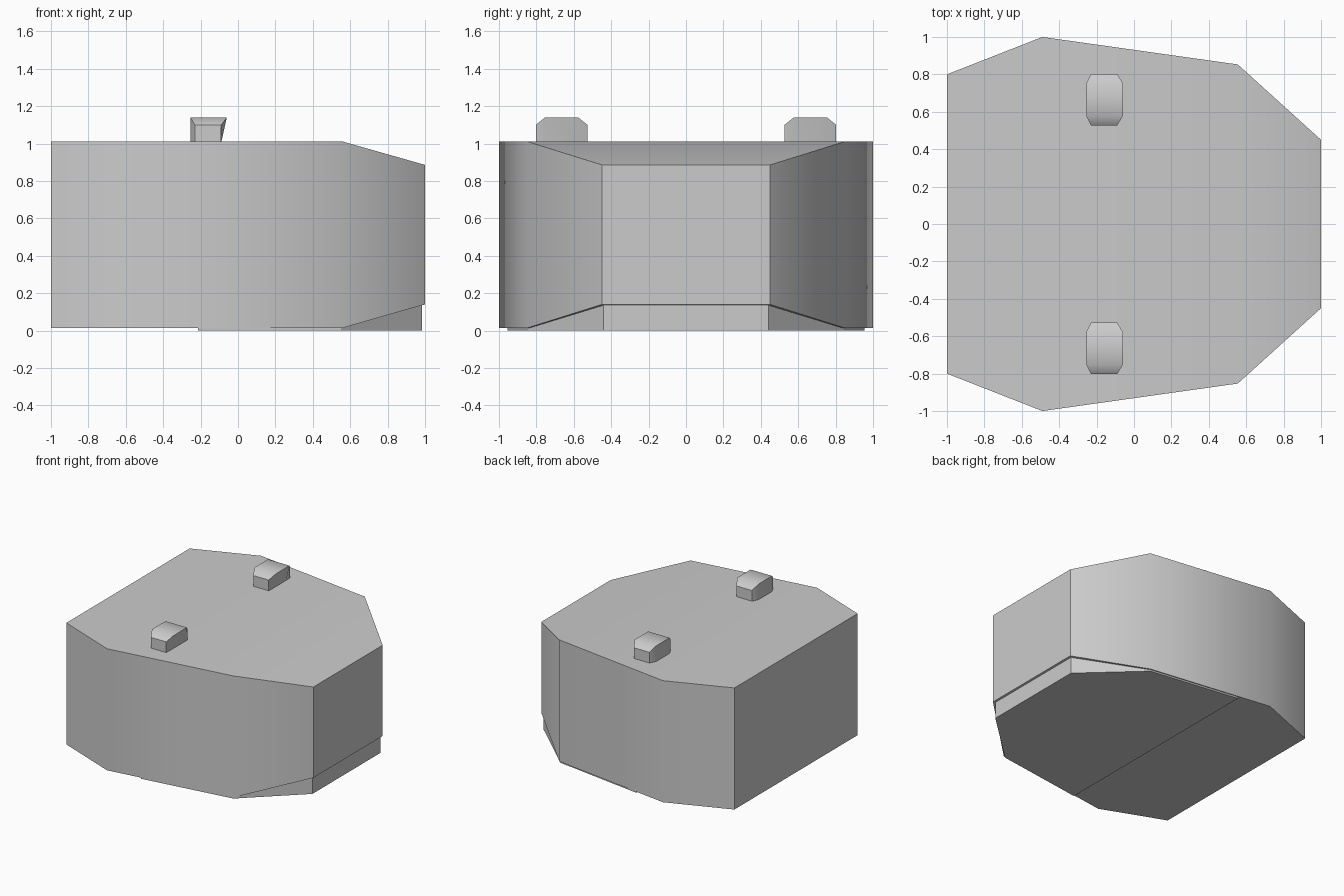
import bpy, bmesh, math

if "Cube" in bpy.data.objects:
    bpy.data.objects.remove(bpy.data.objects["Cube"])


def loft(name, stations, angle):
    """Box-section loft along x; each station is (x, half_width, z_bottom, z_top)."""
    bm = bmesh.new()
    rings = []
    for x, w, z0, z1 in stations:
        rings.append([bm.verts.new(p) for p in
                      ((x, -w, z0), (x, w, z0), (x, w, z1), (x, -w, z1))])
    for a, b in zip(rings, rings[1:]):
        for i in range(4):
            j = (i + 1) % 4
            bm.faces.new((a[i], a[j], b[j], b[i]))
    bm.faces.new(rings[0])
    bm.faces.new(rings[-1])
    return finish(name, bm, angle)


def finish(name, bm, angle):
    bmesh.ops.recalc_face_normals(bm, faces=bm.faces[:])
    mesh = bpy.data.meshes.new(name)
    bm.to_mesh(mesh)
    bm.free()
    ob = bpy.data.objects.new(name, mesh)
    bpy.context.collection.objects.link(ob)
    bpy.ops.object.select_all(action='DESELECT')
    ob.select_set(True)
    bpy.context.view_layer.objects.active = ob
    bpy.ops.object.shade_smooth_by_angle(angle=math.radians(angle))
    return ob


# Main body: faceted block with a tapered nose
loft("body", [(-1.0, 0.80, 0.013, 1.012), (-0.49, 1.0, 0.013, 1.012),
              (0.555, 0.853, 0.013, 1.012), (1.0, 0.45, 0.14, 0.886)], 40)

# Slightly inset base plate filling in under the nose
loft("base_plate", [(-0.215, 0.954, 0.0, 0.013), (0.55, 0.845, 0.0, 0.015),
                    (0.985, 0.44, 0.0, 0.139)], 30)

# Top lug: octagonal plan, lowered ends, front side leaning inward at the bottom
bm = bmesh.new()
plan = [(-0.23, 0.527, 1.10), (-0.09, 0.527, 1.10), (-0.06, 0.577, 1.14),
        (-0.06, 0.753, 1.14), (-0.09, 0.803, 1.10), (-0.23, 0.803, 1.10),
        (-0.255, 0.753, 1.14), (-0.255, 0.577, 1.14)]
top = [bm.verts.new(p) for p in plan]
low = [bm.verts.new((min(x, -0.09), y, 1.005)) for x, y, z in plan]
for i in range(8):
    j = (i + 1) % 8
    bm.faces.new((low[i], low[j], top[j], top[i]))
bm.faces.new((top[0], top[1], top[2], top[7]))
bm.faces.new((top[7], top[2], top[3], top[6]))
bm.faces.new((top[6], top[3], top[4], top[5]))
bm.faces.new(low[::-1])
lug = finish("top_lugs", bm, 45)

# Mirrored second lug
mirror = lug.modifiers.new("Mirror", 'MIRROR')
mirror.use_axis = (False, True, False)
mirror.use_mirror_merge = False
